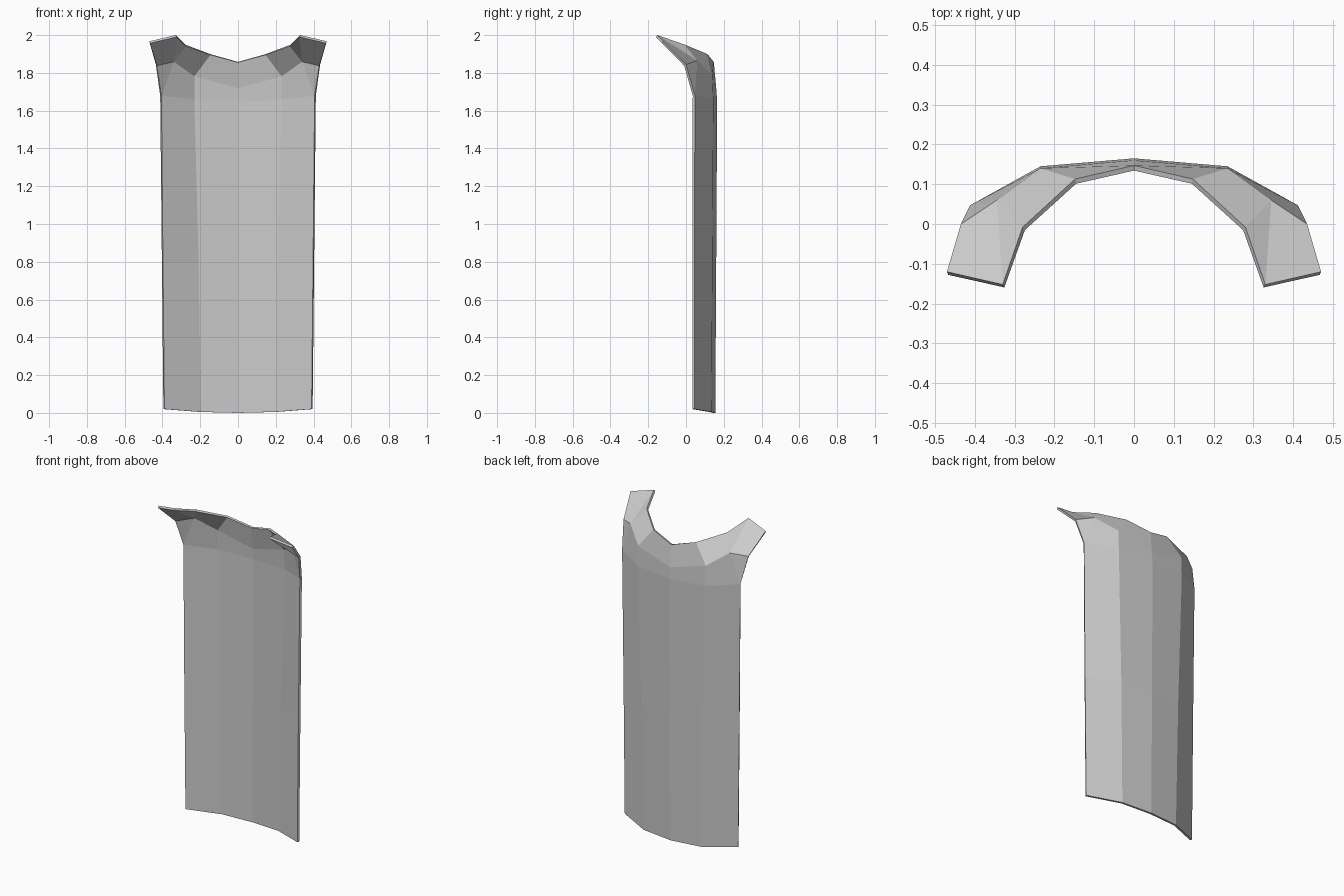
import bpy
import bmesh

default = bpy.data.objects.get("Cube")
if default:
    bpy.data.objects.remove(default, do_unlink=True)

# Single plain cloth colour
cloth = bpy.data.materials.new("grey_cloth")
cloth.use_nodes = True
colour = (0.6, 0.6, 0.6, 1.0)
cloth.diffuse_color = colour
cloth.node_tree.nodes["Principled BSDF"].inputs["Base Color"].default_value = colour

bm = bmesh.new()


def row(*points):
    return [bm.verts.new(p) for p in points]


def panel(*verts):
    bm.faces.new(verts[::-1])


def bridge(lower, upper):
    for i in range(len(lower) - 1):
        panel(lower[i], lower[i + 1], upper[i + 1], upper[i])


# Half of the hanging drape, from the spine out to the side edge
hem = row((0, 0.155, 0), (0.2, 0.135, 0.005), (0.395, 0.045, 0.02))
middle = row((0, 0.16, 0.8), (0.212, 0.14, 0.8), (0.403, 0.045, 0.8))
chest = row((0, 0.165, 1.65), (0.235, 0.145, 1.66), (0.412, 0.047, 1.68))
bridge(hem, middle)
bridge(middle, chest)

# Shoulder fold and collar edge
fold = row((0, 0.16, 1.72), (0.235, 0.14, 1.785),
           (0.345, 0.06, 1.865), (0.435, 0.0, 1.845))
collar = row((0, 0.147, 1.858), (0.148, 0.113, 1.9), (0.28, -0.008, 1.95))
panel(chest[0], chest[1], fold[1], fold[0])
panel(chest[1], chest[2], fold[2], fold[1])
panel(chest[2], fold[3], fold[2])
bridge(fold[:3], collar)

# Shoulder flap reaching forward
tip = row((0.33, -0.152, 2.0), (0.47, -0.12, 1.967))
panel(fold[2], fold[3], tip[1], tip[0])
panel(fold[2], tip[0], collar[2])

mesh = bpy.data.meshes.new("cape")
bm.to_mesh(mesh)
bm.free()
mesh.materials.append(cloth)
cape = bpy.data.objects.new("cape", mesh)
bpy.context.collection.objects.link(cape)

# Other half, then cloth thickness toward the inside
mirror = cape.modifiers.new("mirror_halves", "MIRROR")
mirror.use_axis[0] = True
mirror.use_clip = True
thick = cape.modifiers.new("cloth_thickness", "SOLIDIFY")
thick.thickness = 0.013
thick.offset = -1
